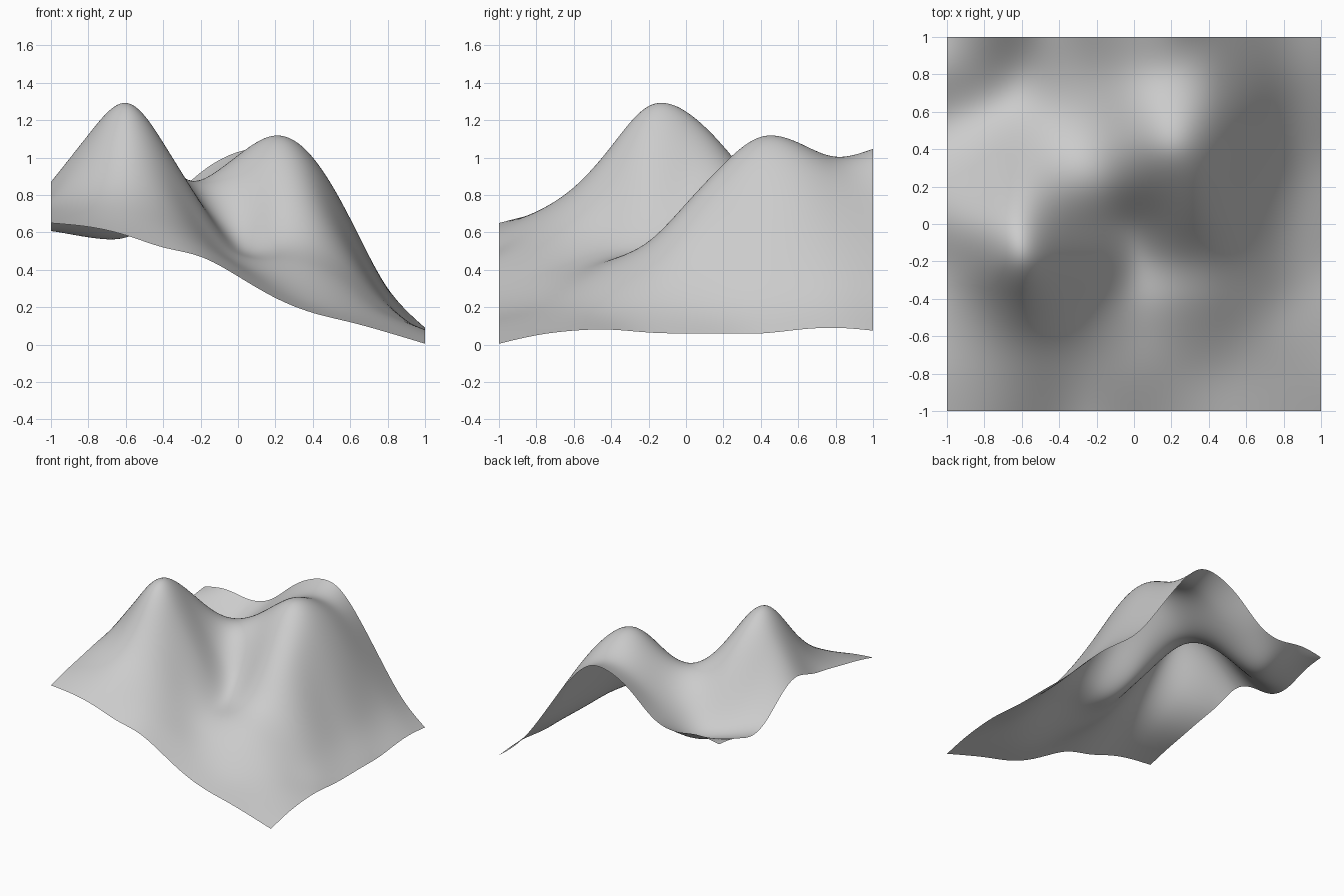
import bpy

# Coarse height samples every 0.2 units: rows run front (y=-1) to back (y=1), columns left to right
HEIGHTS = [
    [.65, .63, .585, .52, .47, .365, .25, .17, .12, .065, .005],
    [.70, .71, .70, .63, .53, .41, .30, .22, .165, .11, .05],
    [.74, .80, .84, .75, .58, .44, .37, .31, .23, .15, .075],
    [.78, .93, 1.06, .92, .65, .48, .455, .42, .31, .175, .08],
    [.82, 1.08, 1.275, 1.07, .75, .515, .54, .53, .39, .205, .065],
    [.87, 1.11, 1.245, 1.05, .77, .63, .735, .71, .48, .22, .06],
    [.79, .94, 1.06, .97, .85, .86, .96, .88, .56, .24, .06],
    [.65, .72, .81, .84, .88, 1.00, 1.11, .99, .65, .28, .06],
    [.61, .58, .61, .72, .85, 1.00, 1.08, .98, .67, .30, .08],
    [.67, .615, .585, .70, .85, .975, 1.00, .89, .61, .295, .09],
    [.70, .725, .70, .755, .92, 1.03, 1.02, .81, .52, .25, .075],
]
STEPS = 120


def spline(values):
    """Natural cubic spline through evenly spaced values, resampled at STEPS + 1 points."""
    n = len(values) - 1
    m = [0.0] * (n + 1)  # curvature at each sample
    for _ in range(25):
        for i in range(1, n):
            m[i] = (6 * (values[i-1] - 2 * values[i] + values[i+1]) - m[i-1] - m[i+1]) / 4
    out = []
    for k in range(STEPS + 1):
        i = min(k * n // STEPS, n - 1)
        f = k * n / STEPS - i
        g = 1 - f
        out.append(g * values[i] + f * values[i+1]
                   + ((g**3 - g) * m[i] + (f**3 - f) * m[i+1]) / 6)
    return out


# Smooth height surface: resample along x, then along y -> surface[x][y]
surface = [spline(column) for column in zip(*[spline(row) for row in HEIGHTS])]

# Terrain sheet: a fine grid lifted by the smooth height surface
bpy.ops.mesh.primitive_grid_add(x_subdivisions=STEPS, y_subdivisions=STEPS, size=2)
terrain = bpy.context.object
terrain.name = "terrain"
for v in terrain.data.vertices:
    v.co.z = max(0, surface[round((v.co.x + 1) / 2 * STEPS)][round((v.co.y + 1) / 2 * STEPS)])
bpy.ops.object.shade_smooth()
